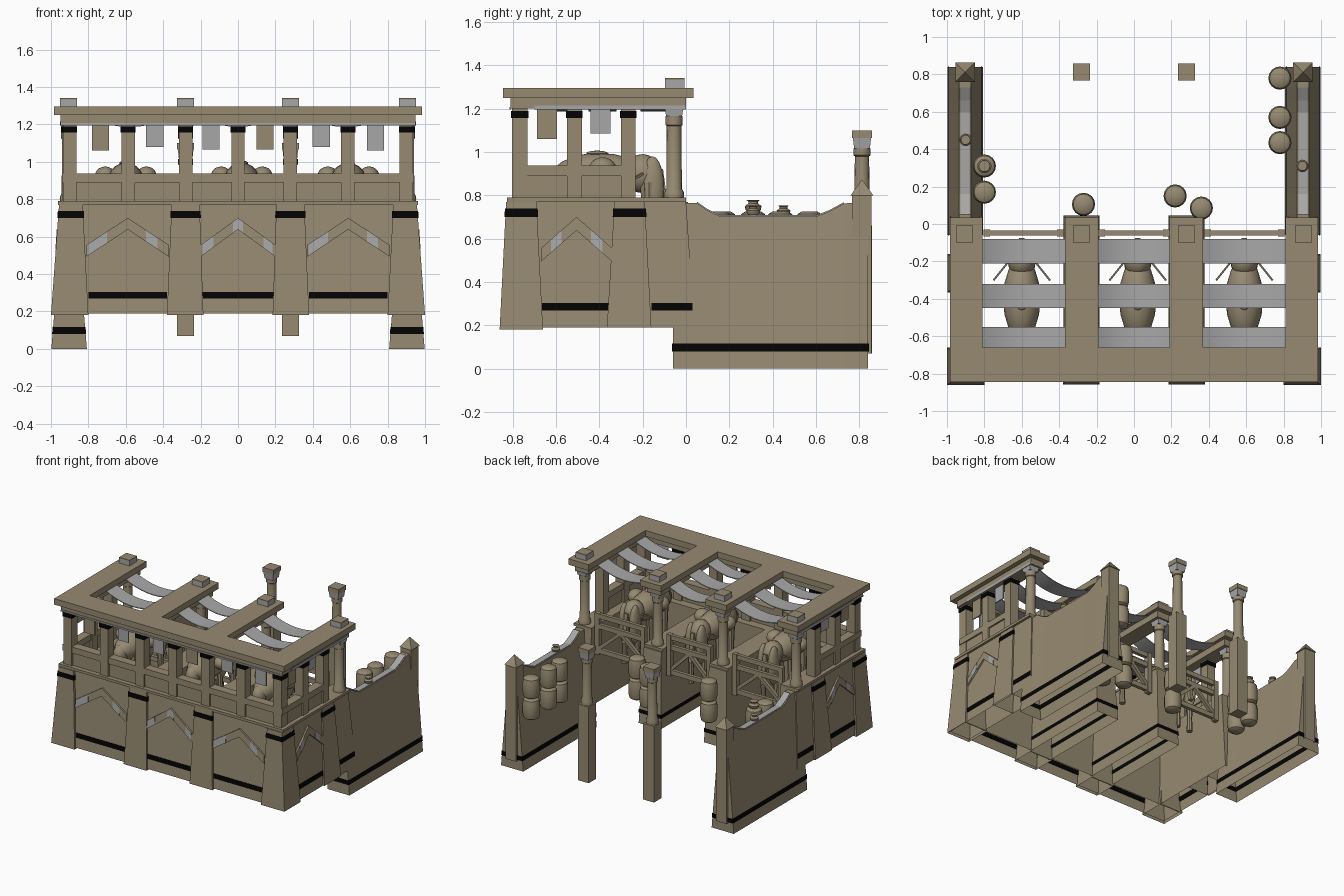
import bpy, bmesh, math
from mathutils import Vector

cube = bpy.data.objects.get("Cube")
if cube:
    bpy.data.objects.remove(cube)


def material(name, rgb):
    m = bpy.data.materials.new(name)
    m.use_nodes = True
    m.diffuse_color = (*rgb, 1)
    m.node_tree.nodes["Principled BSDF"].inputs["Base Color"].default_value = (*rgb, 1)
    return m


SAND = material("sandstone", (0.305, 0.253, 0.165))
GREY = material("pale_grey", (0.39, 0.39, 0.39))
BLACK = material("black_trim", (0.001, 0.001, 0.001))


def finish(name, bm, mat, smooth=False, hollow=""):
    """hollow removes the underside ("base") or both level ends ("both")."""
    bmesh.ops.recalc_face_normals(bm, faces=bm.faces)
    if hollow:
        gone = [f for f in bm.faces if f.normal.z < -0.9 or (hollow == "both" and f.normal.z > 0.9)]
        bmesh.ops.delete(bm, geom=gone, context='FACES')
    me = bpy.data.meshes.new(name)
    bm.to_mesh(me)
    bm.free()
    me.materials.append(mat)
    ob = bpy.data.objects.new(name, me)
    bpy.context.collection.objects.link(ob)
    if smooth:
        bpy.context.view_layer.objects.active = ob
        ob.select_set(True)
        bpy.ops.object.shade_smooth_by_angle(angle=math.radians(40))
        ob.select_set(False)


def skin(name, rings, mat, smooth=False, hollow=""):
    """Closed solid through rings that share a vertex count."""
    bm = bmesh.new()
    vs = [[bm.verts.new(p) for p in r] for r in rings]
    n = len(vs[0])
    for a, b in zip(vs, vs[1:]):
        for i in range(n):
            bm.faces.new((a[i], a[(i + 1) % n], b[(i + 1) % n], b[i]))
    bm.faces.new(vs[0])
    bm.faces.new(vs[-1])
    finish(name, bm, mat, smooth, hollow)


def rect(r, z):
    x0, x1, y0, y1 = r
    return [(x0, y0, z), (x1, y0, z), (x1, y1, z), (x0, y1, z)]


def box(name, r, z0, z1, mat=SAND, top=None, hollow=""):
    skin(name, [rect(r, z0), rect(top or r, z1)], mat, False, hollow)


def around(x, y, h):
    return (x - h, x + h, y - h, y + h)


def band(name, low, high, z0, b0, b1):
    """Black belt hugging a tapered block, outside and inside."""
    def at(z, grow):
        t = (z - z0) / (Z1 - z0)
        r = [a + (b - a) * t for a, b in zip(low, high)]
        return (r[0] - grow, r[1] + grow, r[2] - grow, r[3] + grow)
    for grow in (0.004, -0.004):
        box(name, at(b0, grow), b0, b1, BLACK, at(b1, grow), "both")


def lathe(name, x, y, profile, mat=SAND, n=16):
    turn = [2 * math.pi * i / n for i in range(n)]
    skin(name, [[(x + r * math.cos(a), y + r * math.sin(a), z) for a in turn]
                for r, z in profile], mat, True)


def blob(name, pos, radii, mat=SAND):
    bm = bmesh.new()
    bmesh.ops.create_uvsphere(bm, u_segments=16, v_segments=10, radius=1)
    for v in bm.verts:
        v.co = Vector([c * r + p for c, r, p in zip(v.co, radii, pos)])
    finish(name, bm, mat, True)


def bar(name, a, b, w):
    """Square bar between two points."""
    a, b = Vector(a), Vector(b)
    q = (b - a).to_track_quat('Z', 'Y')
    offs = [q @ Vector((i * w, j * w, 0)) for i, j in ((-1, -1), (1, -1), (1, 1), (-1, 1))]
    skin(name, [[a + o for o in offs], [b + o for o in offs]], SAND)


Z0, Z1 = 0.19, 0.77


def plate(name, pts, side, off, mat):
    """Raised shape lying on the battered wall: side 0 is front, +1 / -1 are the ends."""
    def place(u, z, d):
        t = (z - Z0) / (Z1 - Z0)
        if side == 0:
            return (u, -0.845 + 0.035 * t - d, z)
        return (side * (0.985 - 0.04 * t + d), u, z)
    skin(name, [[place(u, z, d) for u, z in pts] for d in (-0.004, off)], mat)


def chevron(name, c, hw, side, spots):
    def top(s):
        return 0.7 - 0.145 * abs(s)

    def strip(s0, s1, mat, off, label):
        s = sorted({s0, s1} | ({0} if s0 < 0 < s1 else set()))
        pts = [(c + k * hw, top(k)) for k in s] + [(c + k * hw, top(k) - 0.062) for k in s[::-1]]
        plate(label, pts, side, off, mat)
    strip(-1, 1, SAND, 0.012, name)
    for s0, s1 in spots:
        strip(s0, s1, GREY, 0.015, name + "_worn_patch")


def belt(c, hw, side):
    plate("panel_belt", [(c - hw, 0.268), (c + hw, 0.268), (c + hw, 0.303), (c - hw, 0.303)],
          side, 0.004, BLACK)


def pillar(name, low, high, z0=0.18):
    box(name, low, z0, Z1, SAND, high, "base")
    band(name + "_band", low, high, z0, 0.7, 0.738)


# Battered main walls
box("front_wall", (-0.985, 0.985, -0.845, -0.68), Z0, Z1, SAND, (-0.945, 0.945, -0.81, -0.68), "base")
for s in (-1, 1):
    def mx(a, b, c, d):
        return (min(s * a, s * b), max(s * a, s * b), c, d)
    box("side_wall", mx(0.81, 0.985, -0.84, 0.04), Z0, Z1, SAND, mx(0.81, 0.945, -0.81, 0.0), "base")
    pillar("corner_pillar", mx(0.8, 1.0, -0.86, -0.66), mx(0.83, 0.957, -0.83, -0.69))
    pillar("side_pillar", mx(0.81, 0.997, -0.365, -0.16), mx(0.82, 0.955, -0.33, -0.19), Z0)
    pillar("front_pillar", mx(0.185, 0.38, -0.858, -0.68), mx(0.205, 0.355, -0.825, -0.68))
    low, high = mx(0.185, 0.375, -0.7, 0.045), mx(0.205, 0.355, -0.7, 0.01)
    box("stall_divider", low, Z0, Z1, SAND, high, "base")
    band("divider_belt", low, high, Z0, 0.27, 0.3)
    chevron("front_chevron", s * 0.59, 0.22, 0, [(-0.97, -0.5), (0.45, 0.72)])
    belt(s * 0.59, 0.21, 0)
    chevron("side_chevron", -0.505, 0.165, s, [(-0.72, -0.42), (0.4, 0.72)])
    belt(-0.51, 0.155, s)
    belt(-0.065, 0.095, s)
    # Ledges, parapet and roof columns
    box("side_ledge", mx(0.81, 0.963, -0.825, 0.0), 0.77, 0.79)
    box("divider_ledge", mx(0.2, 0.36, -0.7, 0.0), 0.77, 0.79)
    box("side_parapet", mx(0.885, 0.93, -0.8, -0.235), 0.79, 0.89)
    box("side_rail", mx(0.875, 0.942, -0.802, -0.232), 0.89, 0.937)
    for x in (0.28, 0.907):
        lathe("roof_column", s * x, -0.055, [(0.045, 0.79), (0.045, 0.815), (0.036, 0.83),
                                             (0.034, 1.12), (0.04, 1.125), (0.04, 1.165)])
        box("roof_column_capital", around(s * x, -0.055, 0.037), 1.165, 1.2, GREY,
            around(s * x, -0.055, 0.042))
        box("roof_cap", around(s * x, -0.053, 0.045), 1.295, 1.333, GREY)
        box("roof_cap_lid", around(s * x, -0.053, 0.045), 1.333, 1.34)
    # Cross beams of the roof
    for x0, x1 in ((0.81, 0.985), (0.19, 0.37)):
        box("cross_beam", mx(x0, x1, -0.7, 0.035), 1.25, 1.296)
        box("cross_beam_underside", mx(x0 + 0.025, x1 - 0.035, -0.75, 0.0), 1.2, 1.25)
    box("side_beam_trim", mx(0.945, 0.953, -0.7, 0.0), 1.195, 1.215, GREY)
    # Side posts and banners
    for y in (-0.515, -0.266):
        box("side_post", mx(0.87, 0.942, y - 0.034, y + 0.034), 0.79, 1.2)
        box("side_post_band", mx(0.866, 0.946, y - 0.038, y + 0.038), 1.157, 1.19, BLACK)
    for y, z, m in ((-0.642, 1.06, SAND), (-0.395, 1.085, GREY)):
        box("side_banner", mx(0.905, 0.913, y - 0.046, y + 0.046), z, 1.2, m)

chevron("centre_chevron", 0, 0.2, 0, [(-0.95, -0.65), (-0.14, 0.14), (0.68, 0.92)])
belt(0, 0.19, 0)

# Front ledge, parapet, posts, banners and roof beam
box("front_ledge", (-0.963, 0.963, -0.825, -0.68), 0.77, 0.79)
box("front_parapet", (-0.93, 0.93, -0.79, -0.745), 0.79, 0.89)
box("front_rail", (-0.942, 0.942, -0.802, -0.735), 0.89, 0.937)
for x in (-0.9, -0.587, -0.28, 0, 0.28, 0.587, 0.9):
    box("front_post", around(x, -0.767, 0.036), 0.79, 1.2)
    box("front_post_band", around(x, -0.767, 0.04), 1.157, 1.19, BLACK)
for x, z, m in ((-0.735, 1.06, SAND), (-0.445, 1.08, GREY), (-0.145, 1.065, GREY),
                (0.145, 1.065, SAND), (0.445, 1.08, GREY), (0.735, 1.06, GREY)):
    box("front_banner", (x - 0.046, x + 0.046, -0.771, -0.763), z, 1.2, m)
box("front_beam", (-0.985, 0.985, -0.845, -0.66), 1.25, 1.296)
box("front_beam_underside", (-0.95, 0.95, -0.81, -0.69), 1.2, 1.25)
box("front_beam_trim", (-0.95, 0.95, -0.815, -0.807), 1.195, 1.207, GREY)

# Sagging cloth strips between the beams
for x0, x1 in ((-0.83, -0.33), (-0.22, 0.22), (0.33, 0.83)):
    for y0, y1 in ((-0.21, -0.08), (-0.45, -0.32), (-0.665, -0.55)):
        rings = []
        for i in range(11):
            t = i / 10
            z = 1.25 - 0.064 * 4 * t * (1 - t)
            x = x0 + (x1 - x0) * t
            rings.append([(x, y0, z), (x, y1, z), (x, y1, z + 0.006), (x, y0, z + 0.006)])
        skin("shade_cloth", rings, GREY, True)

# Yard walls with dipped tops and end posts
CREST = [(-0.06, 0.765), (0.05, 0.765), (0.1, 0.73), (0.16, 0.702), (0.6, 0.702),
         (0.66, 0.725), (0.73, 0.763), (0.84, 0.765)]


def wall_run(name, x, stations, mat, hollow=""):
    skin(name, [[(x - a, y, z0), (x + a, y, z0), (x + b, y, z1), (x - b, y, z1)]
                for y, z0, z1, a, b in stations], mat, False, hollow)


for s in (-1, 1):
    x = s * 0.903
    wall_run("yard_wall", x, [(y, 0, z, 0.095, 0.032) for y, z in CREST], SAND, "base")
    wall_run("yard_wall_coping", x, [(y, z, z + 0.006, 0.024, 0.024) for y, z in CREST[1:-1]], GREY)
    for g in (0.004, -0.004):
        wall_run("yard_wall_band", x, [(y, 0.08, 0.116, 0.087 + g, 0.084 + g)
                                       for y in (-0.06 - g, 0.84 + g)], BLACK, "both")
    box("end_post", around(x, 0.812, 0.045), 0.07, 0.8, SAND, None, "base")
    box("end_post_point", around(x, 0.812, 0.052), 0.8, 0.87, SAND, around(x, 0.812, 0.002))
    # Free-standing rear columns
    x = s * 0.28
    box("rear_pedestal", around(x, 0.812, 0.046), 0.07, 0.66)
    lathe("rear_column", x, 0.812, [(0.044, 0.66), (0.044, 0.69), (0.036, 0.71), (0.033, 0.98),
                                    (0.04, 0.985), (0.04, 1.015)])
    box("rear_capital", around(x, 0.812, 0.036), 1.015, 1.065, GREY, around(x, 0.812, 0.042))
    box("rear_capital_lid", around(x, 0.812, 0.046), 1.065, 1.1)

# Stall gates
for c, h in ((-0.59, 0.215), (0, 0.19), (0.59, 0.215)):
    y = -0.048
    for z in (0.61, 0.8, 0.88):
        box("gate_rail", (c - h, c + h, y - 0.013, y + 0.013), z - 0.018, z + 0.018)
    for x in (c - h + 0.018, c + h - 0.018):
        box("gate_stile", around(x, y, 0.018), 0.58, 0.9)
    for k in (-1, 1):
        bar("gate_brace", (c, y, 0.79), (c + k * (h - 0.02), y, 0.62), 0.013)

# Stabled animals
for c in (-0.6, 0.02, 0.59):
    blob("animal_body", (c, -0.4, 0.89), (0.1, 0.22, 0.105))
    blob("animal_rump", (c, -0.2, 0.9), (0.075, 0.085, 0.09))
    blob("animal_head", (c, -0.58, 0.87), (0.05, 0.06, 0.07))
    blob("animal_saddle", (c, -0.41, 0.993), (0.035, 0.05, 0.013))
    bar("animal_tail", (c, -0.12, 0.92), (c, -0.09, 0.7), 0.014)
    for k in (-1, 1):
        blob("saddle_bag", (c + k * 0.11, -0.385, 0.925), (0.055, 0.062, 0.05))
        blob("animal_thigh", (c + k * 0.045, -0.155, 0.83), (0.035, 0.055, 0.15))
        bar("animal_strap", (c + k * 0.07, -0.2, 0.9), (c + k * 0.15, -0.3, 0.84), 0.005)
        for y in (-0.5, -0.17):
            lathe("animal_leg", c + k * 0.055, y, [(0.022, 0.5), (0.018, 0.6), (0.03, 0.86)], SAND, 8)

# Stacked sacks
for x, y in ((-0.8, 0.31), (-0.8, 0.17), (0.78, 0.78), (0.78, 0.57), (0.78, 0.435),
             (-0.27, 0.105), (0.22, 0.15), (0.36, 0.085)):
    for z in (0.4, 0.563):
        lathe("sack", x, y, [(0.035, z), (0.055, z + 0.012), (0.062, z + 0.045), (0.062, z + 0.115),
                             (0.055, z + 0.15), (0.035, z + 0.163)])

# Clay pots
for x, y, z, k in ((-0.9, 0.45, 0.705, 0.7), (0.9, 0.31, 0.705, 0.7), (-0.8, 0.31, 0.72, 0.85)):
    lathe("pot", x, y, [(k * r, z + k * h) for r, h in
                        ((0.025, 0), (0.042, 0.015), (0.045, 0.035), (0.026, 0.05),
                         (0.026, 0.06), (0.036, 0.068), (0.01, 0.068))])
